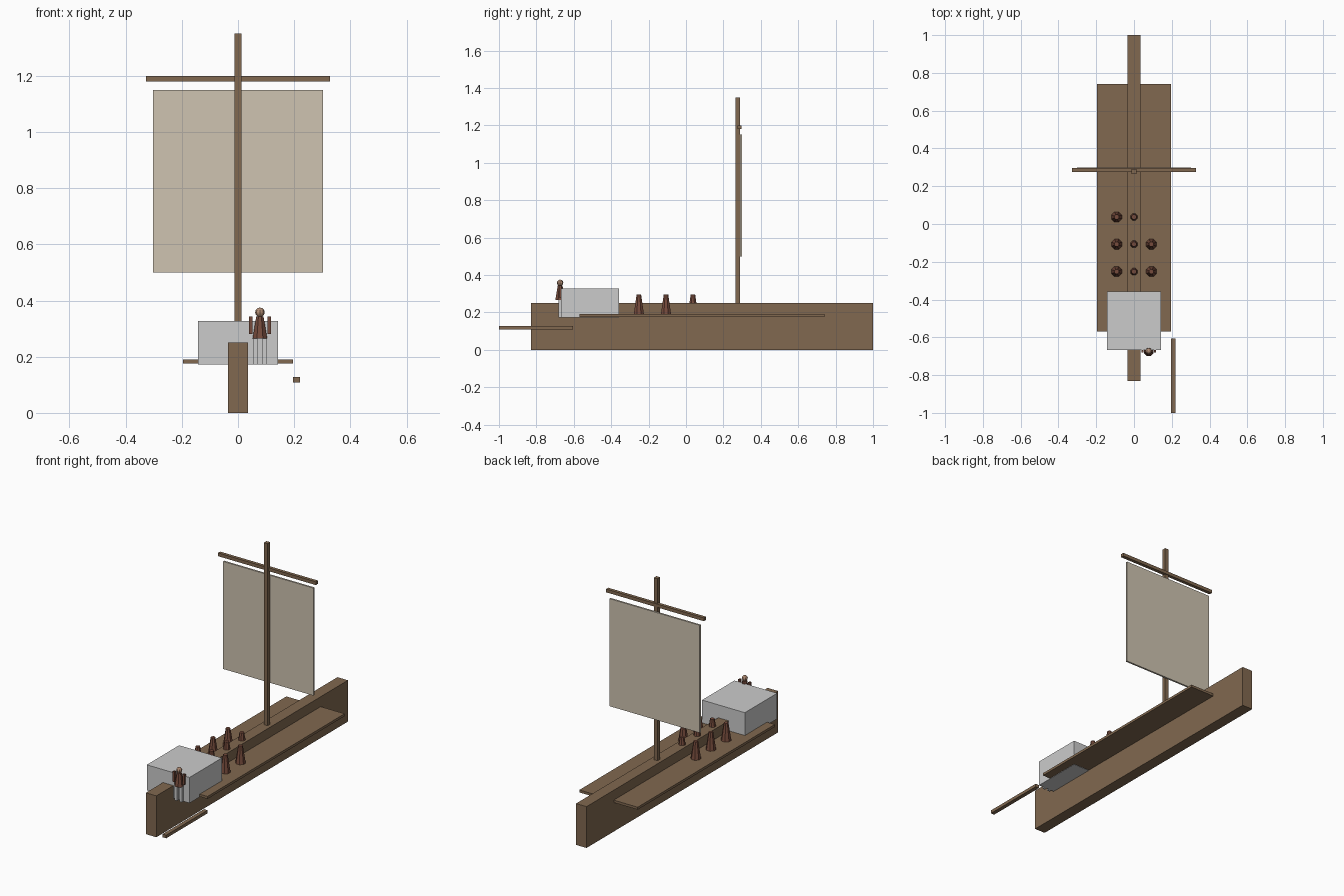
import bpy
from math import pi

if "Cube" in bpy.data.objects:
    bpy.data.objects.remove(bpy.data.objects["Cube"])


def material(name, rgb):
    m = bpy.data.materials.new(name)
    m.diffuse_color = (*rgb, 1)
    m.use_nodes = True
    m.node_tree.nodes["Principled BSDF"].inputs["Base Color"].default_value = m.diffuse_color
    return m


wood = material("wood", (0.22, 0.14, 0.08))
cloth = material("cloth", (0.62, 0.55, 0.44))
tunic = material("tunic", (0.18, 0.07, 0.045))
skin = material("skin", (0.45, 0.27, 0.18))


def finish(name, mat):
    o = bpy.context.object
    o.name = name
    if mat:
        o.data.materials.append(mat)
    return o


def box(name, x, y, z, mat=None):
    """Box from (min, max) ranges on each axis."""
    r = (x, y, z)
    bpy.ops.mesh.primitive_cube_add(size=1, location=[(a + b) / 2 for a, b in r])
    o = finish(name, mat)
    o.scale = [b - a for a, b in r]
    return o


def cone(name, x, y, z0, z1, r0, r1, mat):
    bpy.ops.mesh.primitive_cone_add(vertices=8, radius1=r0, radius2=r1, depth=z1 - z0,
                                    location=(x, y, (z0 + z1) / 2), rotation=(0, 0, pi / 8))
    return finish(name, mat)


# Hull beam, deck and steering oar
box("keel_beam", (-0.035, 0.035), (-0.83, 1.0), (0, 0.25), wood)
box("deck", (-0.195, 0.195), (-0.57, 0.74), (0.175, 0.19), wood)
box("steering_oar", (0.196, 0.22), (-1.0, -0.605), (0.108, 0.127), wood)

# Mast, yard and sail
box("mast", (-0.0125, 0.0125), (0.265, 0.29), (0.2, 1.35), wood)
box("yard", (-0.327, 0.327), (0.276, 0.296), (1.18, 1.2), wood)
box("sail", (-0.302, 0.302), (0.289, 0.3), (0.5, 1.15), cloth)

# Stern cabin
box("cabin", (-0.143, 0.143), (-0.667, -0.358), (0.173, 0.328))

# Rowers in three rows (front right place is empty)
for y in (0.037, -0.107, -0.252):
    for x in (-0.092, 0, 0.092):
        if x > 0 and y > 0:
            continue
        cone("rower", x, y, 0.18, 0.295, 0.031, 0.013, tunic)

# Helmsman standing at the stern
hx, hy = 0.078, -0.673
cone("helmsman_torso", hx, hy, 0.265, 0.343, 0.028, 0.014, tunic)
for s in (-1, 1):
    cx = hx + s * 0.033
    box("helmsman_arm", (cx - 0.006, cx + 0.006), (hy - 0.007, hy + 0.007), (0.28, 0.343), tunic)
    cx = hx + s * 0.017
    box("helmsman_leg", (cx - 0.008, cx + 0.008), (hy - 0.01, hy + 0.01), (0.173, 0.268))
bpy.ops.mesh.primitive_uv_sphere_add(segments=8, ring_count=6, radius=0.017,
                                     location=(hx, hy, 0.358))
finish("helmsman_head", skin)
